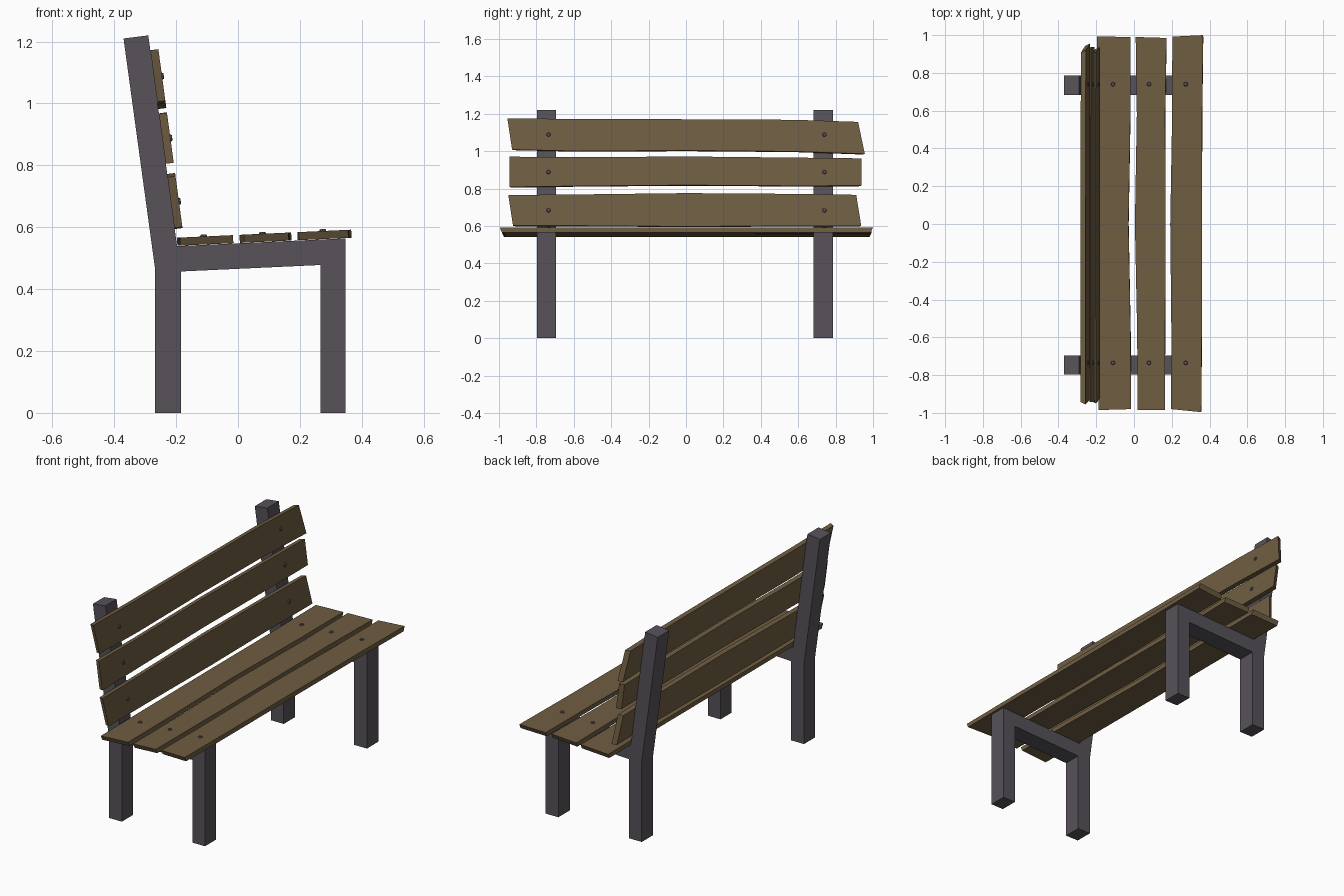
import bpy, bmesh, math
from mathutils import Vector, Matrix

if "Cube" in bpy.data.objects:
    bpy.data.objects.remove(bpy.data.objects["Cube"])


def material(name, rgb):
    m = bpy.data.materials.new(name)
    m.diffuse_color = (*rgb, 1)
    m.use_nodes = True
    m.node_tree.nodes["Principled BSDF"].inputs["Base Color"].default_value = m.diffuse_color
    return m


WOOD = material("wood", (0.16, 0.11, 0.055))
METAL = material("dark_metal", (0.095, 0.085, 0.10))


def finish(bm, name, mat):
    bmesh.ops.recalc_face_normals(bm, faces=bm.faces)
    me = bpy.data.meshes.new(name)
    bm.to_mesh(me)
    bm.free()
    me.materials.append(mat)
    ob = bpy.data.objects.new(name, me)
    bpy.context.collection.objects.link(ob)
    return ob


# Side frames: legs, seat rail and leaning back post in one profile
PROFILE = [(-0.268, 0), (-0.185, 0), (-0.185, 0.457), (0.266, 0.478), (0.266, 0),
           (0.347, 0), (0.347, 0.564), (-0.197, 0.539), (-0.29, 1.22),
           (-0.37, 1.21), (-0.268, 0.465)]
for name, y0, y1 in (("left_frame", -0.797, -0.695), ("right_frame", 0.682, 0.787)):
    bm = bmesh.new()
    face = bm.faces.new([bm.verts.new((x, y0, z)) for x, z in PROFILE])
    ext = bmesh.ops.extrude_face_region(bm, geom=[face])["geom"]
    bmesh.ops.translate(bm, vec=(0, y1 - y0, 0),
                        verts=[v for v in ext if isinstance(v, bmesh.types.BMVert)])
    finish(bm, name, METAL)

THICK = 0.026


# Points on the seat plane (by x) and back plane (by z), raised by h
def on_seat(x, y, h):
    return Vector((x - 0.046 * h, y, 0.54 + 0.046 * (x + 0.2) + h))


def on_back(z, y, h):
    return Vector((-0.198 - 0.135 * (z - 0.54) + h, y, z + 0.135 * h))


# Uneven hand-cut plank; stations are (y at low edge, y at high edge, low, high)
def plank(name, place, stations):
    bm = bmesh.new()
    rings = []
    for i, (ya, yb, lo, hi) in enumerate(stations):
        cut = 0.012 * ((i == 0) - (i == len(stations) - 1))
        rings.append([bm.verts.new(p) for p in (
            place(lo, ya + cut, 0), place(hi, yb + cut, 0),
            place(hi, yb, THICK), place(lo, ya, THICK))])
    for a, b in zip(rings, rings[1:]):
        for k in range(4):
            j = (k + 1) % 4
            bm.faces.new((a[k], a[j], b[j], b[k]))
    bm.faces.new(rings[0])
    bm.faces.new(rings[-1])
    finish(bm, name, WOOD)


# Flat bolt head
def bolt(name, place, s, y):
    base = place(s, y, THICK)
    normal = (place(s, y, 1) - place(s, y, 0)).normalized()
    bm = bmesh.new()
    rot = normal.to_track_quat('Z', 'Y').to_matrix().to_4x4()
    bmesh.ops.create_cone(bm, cap_ends=True, segments=8, radius1=0.014, radius2=0.009,
                          depth=0.012, matrix=Matrix.Translation(base) @ rot)
    finish(bm, name, METAL)


SLATS = [
    ("rear_seat_slat", on_seat, -0.11,
     [(-0.985, -0.98, -0.187, -0.015), (-0.58, -0.58, -0.19, -0.017),
      (0, 0, -0.192, -0.028), (0.58, 0.58, -0.192, -0.018), (0.993, 0.99, -0.196, -0.018)]),
    ("middle_seat_slat", on_seat, 0.08,
     [(-0.985, -0.985, 0.02, 0.164), (-0.58, -0.58, 0.018, 0.166),
      (0, 0, 0.006, 0.168), (0.58, 0.58, 0.016, 0.166), (0.99, 0.985, 0.010, 0.173)]),
    ("front_seat_slat", on_seat, 0.275,
     [(-0.98, -0.996, 0.197, 0.357), (-0.58, -0.58, 0.199, 0.36),
      (0, 0, 0.193, 0.36), (0.58, 0.58, 0.203, 0.362), (0.992, 1.0, 0.204, 0.367)]),
    ("lower_back_slat", on_back, 0.68,
     [(-0.925, -0.95, 0.598, 0.762), (-0.58, -0.58, 0.598, 0.765),
      (0, 0, 0.594, 0.772), (0.58, 0.58, 0.597, 0.768), (0.937, 0.91, 0.597, 0.763)]),
    ("middle_back_slat", on_back, 0.885,
     [(-0.943, -0.943, 0.805, 0.967), (-0.58, -0.58, 0.81, 0.964),
      (0, 0, 0.815, 0.968), (0.58, 0.58, 0.811, 0.962), (0.937, 0.937, 0.812, 0.958)]),
    ("upper_back_slat", on_back, 1.085,
     [(-0.93, -0.955, 1.005, 1.172), (-0.58, -0.58, 0.997, 1.168),
      (0, 0, 1.0, 1.167), (0.58, 0.58, 0.995, 1.164), (0.956, 0.92, 0.982, 1.153)]),
]
for name, place, s, stations in SLATS:
    plank(name, place, stations)
    for side, y in (("left", -0.735), ("right", 0.74)):
        bolt(f"{name}_{side}_bolt", place, s, y)
